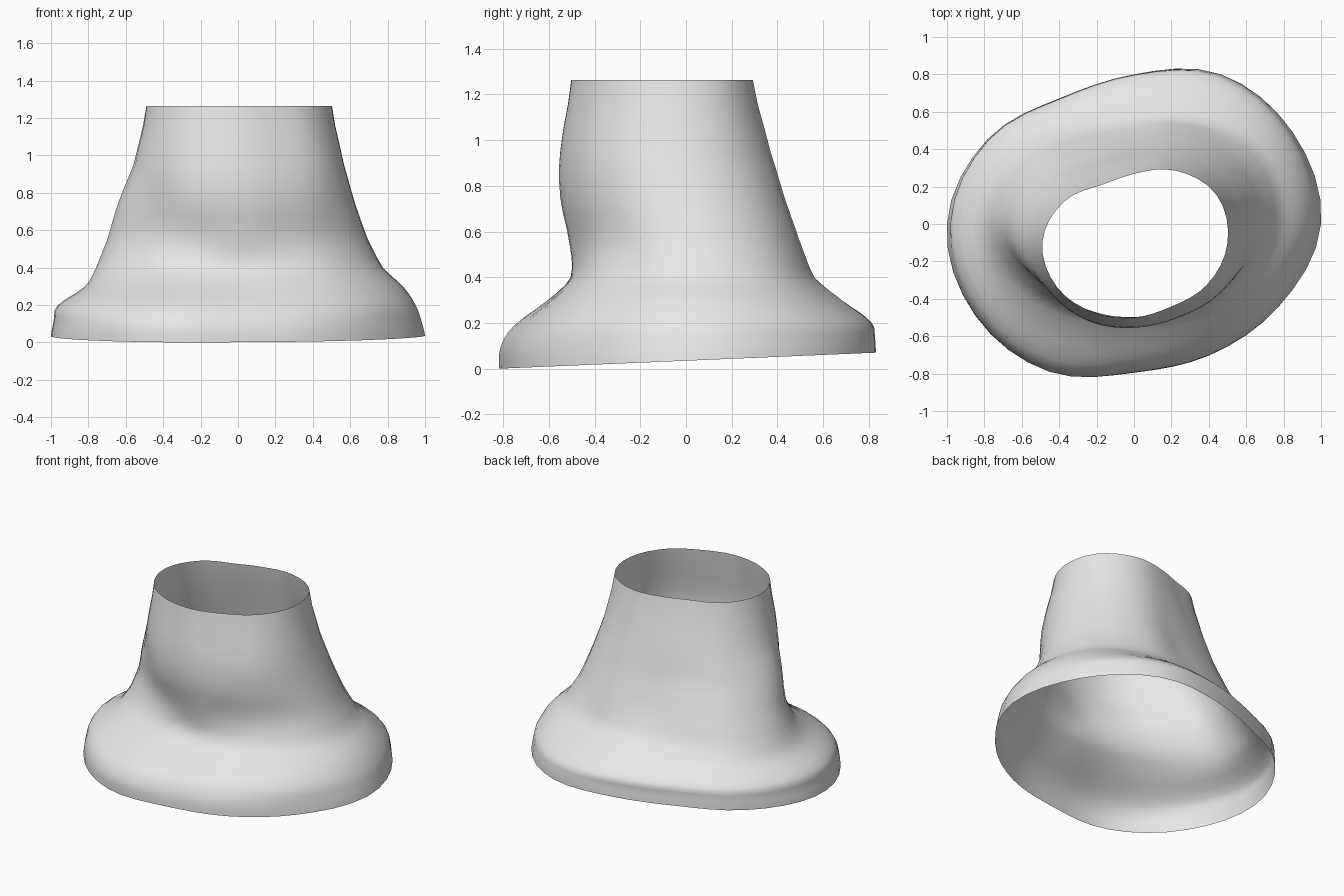
import bpy, bmesh, math

cube = bpy.data.objects.get("Cube")
if cube:
    bpy.data.objects.remove(cube, do_unlink=True)

# Cross-sections from collar to base: height, centre y, radii every 30 degrees from +x
SECTIONS = [
    (1.266, -.10, [.50, .51, .445, .368, .355, .435, .49, .475, .43, .40, .395, .45]),
    (.95, -.10, [.565, .58, .53, .445, .44, .52, .56, .52, .48, .45, .455, .52]),
    (.75, -.08, [.62, .64, .58, .475, .48, .58, .64, .535, .495, .47, .48, .55]),
    (.55, -.04, [.69, .70, .615, .505, .53, .64, .70, .57, .485, .47, .485, .575]),
    (.40, -.02, [.77, .78, .66, .565, .58, .70, .76, .66, .54, .485, .53, .65]),
    (.30, -.01, [.88, .88, .78, .67, .66, .77, .82, .78, .67, .59, .64, .76]),
    (.20, 0, [.95, .95, .895, .785, .765, .885, .965, .93, .84, .73, .755, .855]),
    (.12, 0, [.98, .97, .92, .795, .775, .90, .985, .97, .905, .785, .80, .88]),
    (.038, 0, [1.0, .98, .925, .80, .78, .905, 1.0, .98, .91, .795, .81, .89]),
]
SIDES, STEPS = 48, 3


def spline(a, b, c, d, t):
    """Catmull-Rom between b and c."""
    return b + .5 * t * (c - a + t * (2*a - 5*b + 4*c - d + t * (3*(b - c) + d - a)))


def ring(section):
    """Smooth closed outline; the lower edge rises towards the back."""
    z, cy, radii = section
    pts = []
    for i in range(SIDES):
        k, t = divmod(i * 12 / SIDES, 1)
        r = spline(*(radii[(int(k) + j) % 12] for j in (-1, 0, 1, 2)), t)
        a = math.tau * i / SIDES
        y = cy + r * math.sin(a)
        tilt = .05 * y * max(0, 1 - z / .25)
        pts.append((r * math.cos(a), y, z + tilt))
    return pts


# Loft the open sleeve through the cross-sections
keys = [ring(s) for s in SECTIONS]
last = len(keys) - 1
rings = []
for k in range(last):
    near = [keys[min(max(k + j, 0), last)] for j in (-1, 0, 1, 2)]
    for s in range(STEPS):
        t = s / STEPS
        rings.append([[spline(*(q[i][n] for q in near), t) for n in range(3)]
                      for i in range(SIDES)])
        for i, p in enumerate(rings[-1]):  # heights stay evenly spaced
            p[2] = near[1][i][2] * (1 - t) + near[2][i][2] * t
rings.append(keys[-1])

bm = bmesh.new()
loops = [[bm.verts.new(p) for p in r] for r in rings]
for upper, lower in zip(loops, loops[1:]):
    for i in range(SIDES):
        j = (i + 1) % SIDES
        bm.faces.new((upper[i], lower[i], lower[j], upper[j]))
low = min(v.co.z for v in bm.verts)
bmesh.ops.translate(bm, verts=bm.verts, vec=(0, 0, -low))

mesh = bpy.data.meshes.new("flared_sleeve")
bm.to_mesh(mesh)
bm.free()
sleeve = bpy.data.objects.new("flared_sleeve", mesh)
bpy.context.collection.objects.link(sleeve)

# Plain light grey
grey = bpy.data.materials.new("light_grey")
grey.use_nodes = True
grey.diffuse_color = (.8, .8, .8, 1)
grey.node_tree.nodes["Principled BSDF"].inputs["Base Color"].default_value = (.8, .8, .8, 1)
mesh.materials.append(grey)

bpy.context.view_layer.objects.active = sleeve
sleeve.select_set(True)
bpy.ops.object.shade_smooth_by_angle(angle=math.radians(40))
